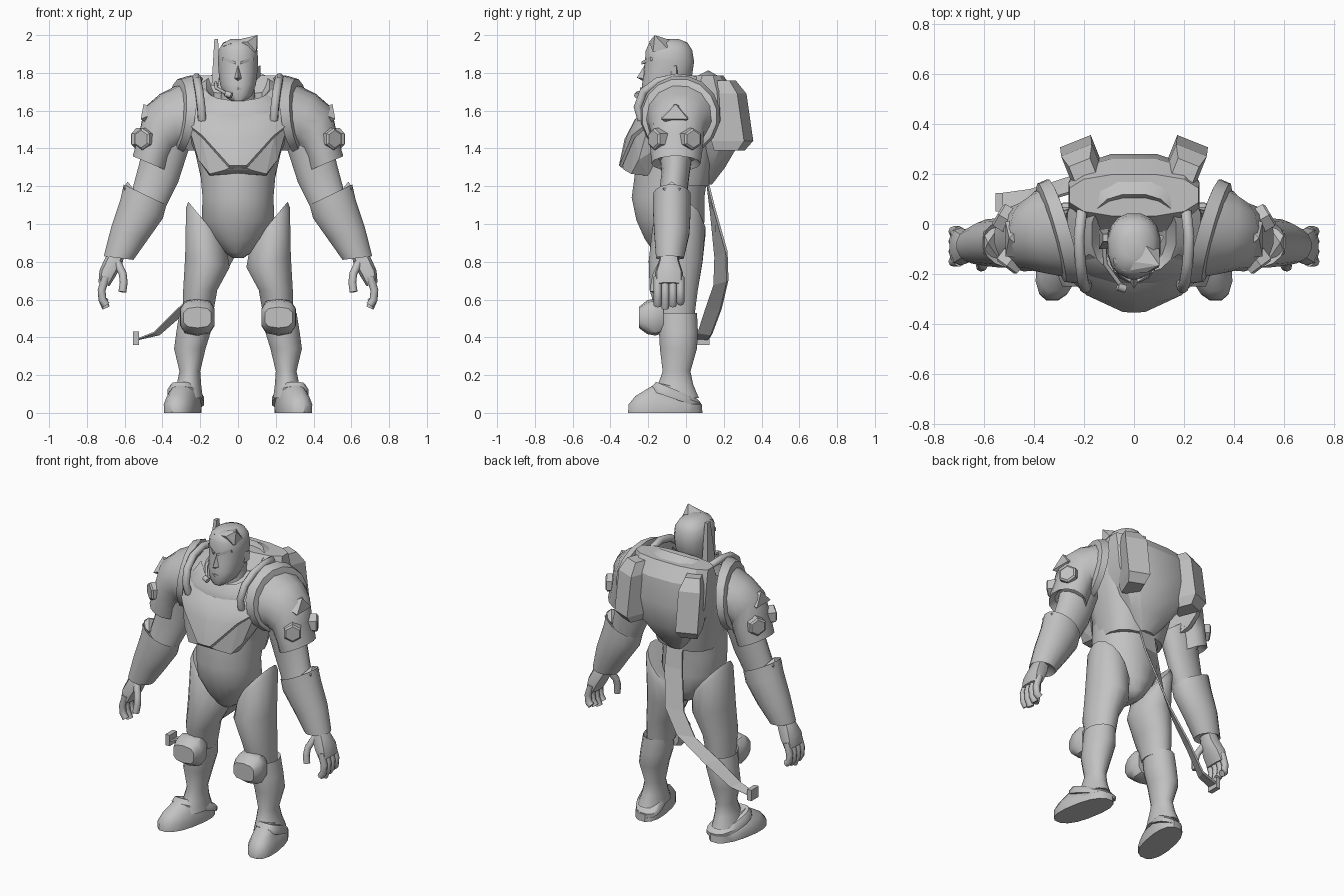
import bpy, bmesh, math
from mathutils import Vector

grey = bpy.data.materials.new("plain_grey")
grey.diffuse_color = (0.54, 0.54, 0.54, 1)


def finish(ob, mirror=False, smooth=40):
    ob.data.materials.append(grey)
    bpy.context.view_layer.objects.active = ob
    ob.select_set(True)
    if smooth and ob.type == 'MESH':
        bpy.ops.object.shade_smooth_by_angle(angle=math.radians(smooth))
    ob.select_set(False)
    if mirror:
        ob.modifiers.new("Mirror", 'MIRROR').use_mirror_merge = False
    return ob


def from_bmesh(name, bm, mirror=False, smooth=40):
    bmesh.ops.recalc_face_normals(bm, faces=bm.faces)
    me = bpy.data.meshes.new(name)
    bm.to_mesh(me)
    bm.free()
    ob = bpy.data.objects.new(name, me)
    bpy.context.collection.objects.link(ob)
    return finish(ob, mirror, smooth)


def loft(name, stations, n=16, power=2.0, mirror=False, smooth=40):
    """Skin rings; each station is (centre, u axis, v axis)."""
    bm = bmesh.new()
    rings = []
    for c, u, v in stations:
        ring = []
        for i in range(n):
            a = 2 * math.pi * (i + 0.5) / n
            f = lambda t: math.copysign(abs(t) ** (2 / power), t)
            ring.append(bm.verts.new(Vector(c) + Vector(u) * f(math.cos(a)) + Vector(v) * f(math.sin(a))))
        rings.append(ring)
    for a, b in zip(rings, rings[1:]):
        for i in range(n):
            j = (i + 1) % n
            bm.faces.new((a[i], a[j], b[j], b[i]))
    bm.faces.new(rings[0])
    bm.faces.new(rings[-1])
    return from_bmesh(name, bm, mirror, smooth)


def stack(name, rows, **kw):
    """Vertical loft; row = x, z, half width, front y, back y, side slope, front-back slope."""
    return loft(name, [((x, (f + b) / 2, z), (w, 0, s), (0, (b - f) / 2, t))
                       for x, z, w, f, b, s, t in rows], **kw)


def hull(name, pts, mirror=False, smooth=0):
    bm = bmesh.new()
    for p in pts:
        bm.verts.new(p)
    res = bmesh.ops.convex_hull(bm, input=bm.verts)
    junk = {g for g in res["geom_interior"] if isinstance(g, bmesh.types.BMVert)}
    bmesh.ops.delete(bm, geom=list(junk), context='VERTS')
    return from_bmesh(name, bm, mirror, smooth)


def tube(name, pts, r, mirror=False):
    cu = bpy.data.curves.new(name, 'CURVE')
    cu.dimensions = '3D'
    cu.bevel_depth, cu.bevel_resolution, cu.use_fill_caps = r, 2, True
    sp = cu.splines.new('POLY')
    sp.points.add(len(pts) - 1)
    for p, q in zip(sp.points, pts):
        p.co = (*q, 1)
    ob = bpy.data.objects.new(name, cu)
    bpy.context.collection.objects.link(ob)
    return finish(ob, mirror)


# Torso and abdomen
stack("torso", [(0, 1.2, .19, -.2, .12, 0, 0), (0, 1.4, .235, -.23, .17, 0, 0), (0, 1.56, .275, -.245, .2, 0, 0),
                (0, 1.69, .27, -.23, .2, 0, .08), (0, 1.735, .17, -.2, .12, 0, .08),
                (0, 1.69, .13, -.17, .09, 0, .06)], power=2.6)
stack("abdomen", [(0, 1.36, .21, -.26, .13, 0, 0), (0, 1.14, .19, -.29, .1, 0, 0), (0, 1.02, .195, -.265, .1, 0, 0),
                  (0, .92, .14, -.22, .09, 0, 0), (0, .85, .075, -.17, .06, 0, 0),
                  (0, .82, .03, -.13, .02, 0, 0)], n=20)

# Chest plate: rows of half points, mirrored, returning inward under the lower edge
rows = [[(0, -.18, 1.61), (.06, -.18, 1.62), (.13, -.15, 1.66), (.18, -.12, 1.72)],
        [(0, -.27, 1.555), (.09, -.265, 1.56), (.2, -.23, 1.57), (.265, -.18, 1.57)],
        [(0, -.325, 1.45), (.09, -.315, 1.46), (.21, -.255, 1.51), (.27, -.2, 1.535)],
        [(0, -.355, 1.31), (.045, -.352, 1.31), (.19, -.285, 1.47), (.268, -.21, 1.53)],
        [(0, -.343, 1.30), (.05, -.34, 1.30), (.188, -.272, 1.455), (.262, -.2, 1.52)]]
bm = bmesh.new()
grid = [[bm.verts.new(p) for p in r] for r in rows]
for a, b in zip(grid, grid[1:]):
    for i in range(3):
        bm.faces.new((a[i], a[i + 1], b[i + 1], b[i]))
from_bmesh("chest_plate", bm, True, 30)
# Angled trim below the plate, filling back to the torso
hull("chest_trim", [(0, -.34, 1.30), (.05, -.335, 1.295), (.19, -.268, 1.455), (.262, -.2, 1.52), (0, -.325, 1.285),
                    (.07, -.325, 1.285), (.15, -.29, 1.265), (.21, -.25, 1.34), (0, -.24, 1.26), (.15, -.2, 1.255),
                    (.245, -.12, 1.42), (.26, -.12, 1.52), (0, -.305, 1.46), (.09, -.295, 1.465), (.19, -.24, 1.505)], True)

# Head, neck and face
stack("neck", [(0, 1.58, .1, -.16, .04, 0, 0), (0, 1.78, .085, -.15, .02, 0, 0)])
stack("head", [(0, 1.65, .04, -.225, -.12, 0, 0), (0, 1.68, .075, -.235, -.05, 0, 0), (0, 1.74, .097, -.235, .01, 0, 0),
               (0, 1.79, .103, -.225, .035, 0, 0), (0, 1.86, .108, -.22, .045, 0, 0), (0, 1.92, .105, -.215, .035, 0, 0),
               (0, 1.96, .08, -.195, .01, 0, 0), (0, 1.98, .035, -.14, -.04, 0, 0)], power=2.3, smooth=60)
hull("nose", [(0, -.22, 1.84), (-.02, -.225, 1.77), (.02, -.225, 1.77), (0, -.26, 1.775), (0, -.225, 1.755)])
hull("brow", [(.012, -.235, 1.845), (.012, -.235, 1.86), (.085, -.185, 1.865), (.08, -.19, 1.885),
              (.012, -.2, 1.85), (.08, -.15, 1.87)], True)
hull("mouth", [(-.035, -.225, 1.717), (.035, -.225, 1.717), (0, -.243, 1.724), (0, -.243, 1.71), (0, -.21, 1.717)])
hull("ear", [(.098, -.09, 1.83), (.12, -.05, 1.84), (.118, -.05, 1.78), (.098, -.08, 1.76), (.098, -.04, 1.77)], True)
hull("hair_quiff", [(.102, -.165, 2.0), (.05, -.195, 1.965), (.098, -.175, 1.91), (.103, -.1, 1.93), (.05, -.09, 1.975),
                    (-.085, -.14, 1.955), (-.08, -.165, 1.94), (-.04, -.19, 1.955)])

# Headset
hull("headset_aerial", [(x, y, z) for x, y, z in
                        [(-.14, -.1, 1.73), (-.14, -.02, 1.73), (-.1, -.1, 1.73), (-.1, -.02, 1.73), (-.13, -.08, 1.83),
                         (-.13, -.03, 1.83), (-.125, -.07, 1.98), (-.105, -.07, 1.98), (-.105, -.04, 1.98), (-.125, -.04, 1.98)]])
tube("microphone_boom", [(-.12, -.06, 1.76), (-.115, -.16, 1.72), (-.05, -.25, 1.685)], .009)
tube("microphone", [(-.065, -.25, 1.69), (-.035, -.26, 1.68)], .016)

# Shoulder hoses and pads
tube("shoulder_hose", [(.19, -.235, 1.55), (.195, -.255, 1.62), (.205, -.225, 1.7), (.215, -.15, 1.755),
                       (.22, -.05, 1.775), (.21, .04, 1.765), (.2, .08, 1.7)], .023, True)
loft("shoulder_ring", [((.285, -.03, 1.575), (-.03, 0, .19), (.05, .19, 0)), ((.285, -.03, 1.575), (-.03, 0, .212), (.06, .212, 0)),
                       ((.33, -.035, 1.57), (-.02, 0, .2), (.055, .2, 0)), ((.34, -.035, 1.565), (-.02, 0, .17), (.05, .17, 0))],
     mirror=True)
loft("shoulder_pad", [((.31, -.03, 1.56), (0, 0, .18), (.05, .185, 0)), ((.37, -.035, 1.54), (.04, 0, .15), (.03, .165, 0)),
                      ((.415, -.045, 1.495), (.08, 0, .125), (.01, .142, 0)), ((.44, -.05, 1.41), (.085, 0, .07), (0, .14, 0)),
                      ((.465, -.053, 1.32), (.095, 0, .04), (0, .13, 0)), ((.455, -.05, 1.35), (.07, 0, .03), (0, .1, 0))],
     n=14, mirror=True)
hull("shoulder_crest", [(.5, -.055, 1.635), (.41, -.14, 1.6), (.41, .02, 1.6), (.515, -.13, 1.555), (.515, .01, 1.555),
                        (.43, -.05, 1.5)], True)


def bolt(name, c, d):
    d = Vector(d).normalized()
    u = d.cross(Vector((0, 0, 1))) * .058
    loft(name, [(Vector(c) + d * t, u * s, (0, 0, .058 * s)) for t, s in ((-.06, 1), (.022, 1), (.03, .8))],
         n=6, mirror=True, smooth=0)


bolt("front_shoulder_bolt", (.495, -.15, 1.45), (.6, -.8, 0))
bolt("rear_shoulder_bolt", (.52, .025, 1.45), (.85, .5, 0))

# Arms, gauntlets and hands
A = -.075
loft("upper_arm", [((.37, -.05, 1.46), (.11, 0, .07), (0, .1, 0)), ((.42, -.055, 1.27), (.105, 0, .05), (0, .075, 0)),
                   ((.48, A, 1.11), (.09, 0, .04), (0, .075, 0))], mirror=True)
loft("gauntlet", [((.5, A, 1.13), (.08, 0, .04), (0, .07, 0)), ((.492, A, 1.155), (.115, 0, .055), (0, .1, 0)),
                  ((.51, A, 1.08), (.115, 0, .05), (0, .102, 0)), ((.575, A, .95), (.098, 0, .035), (0, .095, 0)),
                  ((.632, -.085, .82), (.08, 0, .01), (0, .075, 0)), ((.635, -.085, .84), (.055, 0, .01), (0, .05, 0))], mirror=True)
hull("gauntlet_point", [(.585, A, 1.225), (.54, -.14, 1.17), (.54, -.01, 1.17), (.605, -.12, 1.19), (.605, -.03, 1.19),
                        (.58, A, 1.08)], True)
loft("palm", [((.64, -.09, .86), (.045, 0, 0), (0, .045, 0)), ((.66, -.09, .8), (.05, 0, .01), (0, .055, 0)),
              ((.69, -.09, .74), (.045, 0, .015), (0, .075, 0)), ((.71, -.09, .68), (.03, 0, .01), (0, .075, 0))],
     n=10, power=2.6, mirror=True)
for i in range(4):
    y = -.15 + i * .04
    tip = .555 + .015 * abs(i - 1)
    tube("finger", [(.7, y, .72), (.722, y, .65), (.718, y, .60), (.698, y, tip)], .021, True)
tube("thumb", [(.64, -.12, .8), (.61, -.155, .735), (.605, -.165, .69), (.612, -.17, .64)], .021, True)

# Legs, knee pads and boots
stack("thigh", [(.165, 1.0, .1, -.16, .09, .12, 0), (.165, .96, .112, -.18, .105, .13, 0), (.162, .8, .12, -.2, .09, .03, 0),
                (.2, .65, .092, -.195, .065, 0, 0), (.215, .5, .08, -.15, .045, 0, 0)], mirror=True)
loft("knee_pad", [((.215, y, z), (w, 0, 0), (0, 0, h)) for y, z, w, h in
                  ((-.12, .505, .08, .08), (-.16, .507, .095, .098), (-.205, .507, .093, .09), (-.25, .505, .075, .055))],
     n=10, power=3, mirror=True, smooth=40)
stack("boot_shaft", [(.22, .49, .07, -.13, .04, 0, 0), (.225, .53, .087, -.15, .06, 0, 0), (.235, .43, .093, -.145, .065, 0, 0),
                     (.255, .34, .085, -.14, .06, 0, 0), (.255, .22, .056, -.125, .025, 0, 0),
                     (.26, .15, .066, -.15, .04, 0, 0), (.265, .08, .08, -.18, .07, 0, 0)], mirror=True)
loft("foot", [((x, y, z), (w, 0, 0), (-.035, d, s)) for x, y, z, w, d, s in
              ((.293, -.11, 0, .09, .2, 0), (.293, -.11, .045, .092, .197, 0), (.288, -.105, .075, .08, .165, -.015),
               (.275, -.085, .105, .07, .11, -.03), (.265, -.07, .14, .055, .08, -.02))], power=2.4, mirror=True)
loft("boot_cuff", [((.276, -.05, z), (w, 0, 0), (-.03, d, -.045)) for z, w, d in
                   ((.07, .09, .13), (.095, .09, .132), (.12, .072, .11))], power=2.6, mirror=True)

# Backpack
stack("backpack", [(0, 1.21, .06, .03, .14, 0, 0), (0, 1.3, .13, 0, .21, 0, 0), (0, 1.4, .2, -.02, .27, 0, 0),
                   (0, 1.55, .265, -.05, .285, 0, 0), (0, 1.7, .27, -.04, .265, 0, 0),
                   (0, 1.785, .265, .03, .2, 0, 0)], n=12, power=2.5, smooth=25)
loft("pack_tank", [((.2, y, z), (w, -w * .4, 0), (.4 * d, d, 0)) for z, y, w, d in
                   ((1.39, .23, .055, .075), (1.44, .245, .073, .103), (1.69, .22, .073, .09), (1.76, .2, .05, .055))],
     n=4, power=4, mirror=True, smooth=0)

# Trailing strap (centre and half-width vectors) and plug
bm = bmesh.new()
prev = None
for c, w in (((0, .11, 1.24), (.055, 0, 0)), ((-.01, .14, 1.08), (.055, .01, 0)), ((-.05, .185, .84), (.045, .03, .012)),
             ((-.13, .185, .69), (.04, .035, .01)), ((-.29, .145, .55), (.03, .04, .0)),
             ((-.43, .1, .42), (.015, .035, -.005)), ((-.53, .09, .39), (.005, .03, 0))):
    c, w = Vector(c), Vector(w)
    o = Vector((0, .005, .004))
    cur = [bm.verts.new(p) for p in (c - w - o, c + w - o, c + w + o, c - w + o)]
    if prev:
        for i in range(4):
            bm.faces.new((prev[i], prev[(i + 1) % 4], cur[(i + 1) % 4], cur[i]))
    else:
        bm.faces.new(cur)
    prev = cur
bm.faces.new(prev)
from_bmesh("strap", bm, smooth=0)
hull("strap_plug", [(x, y, z) for x in (-.555, -.525) for y in (.05, .125) for z in (.36, .43)])
